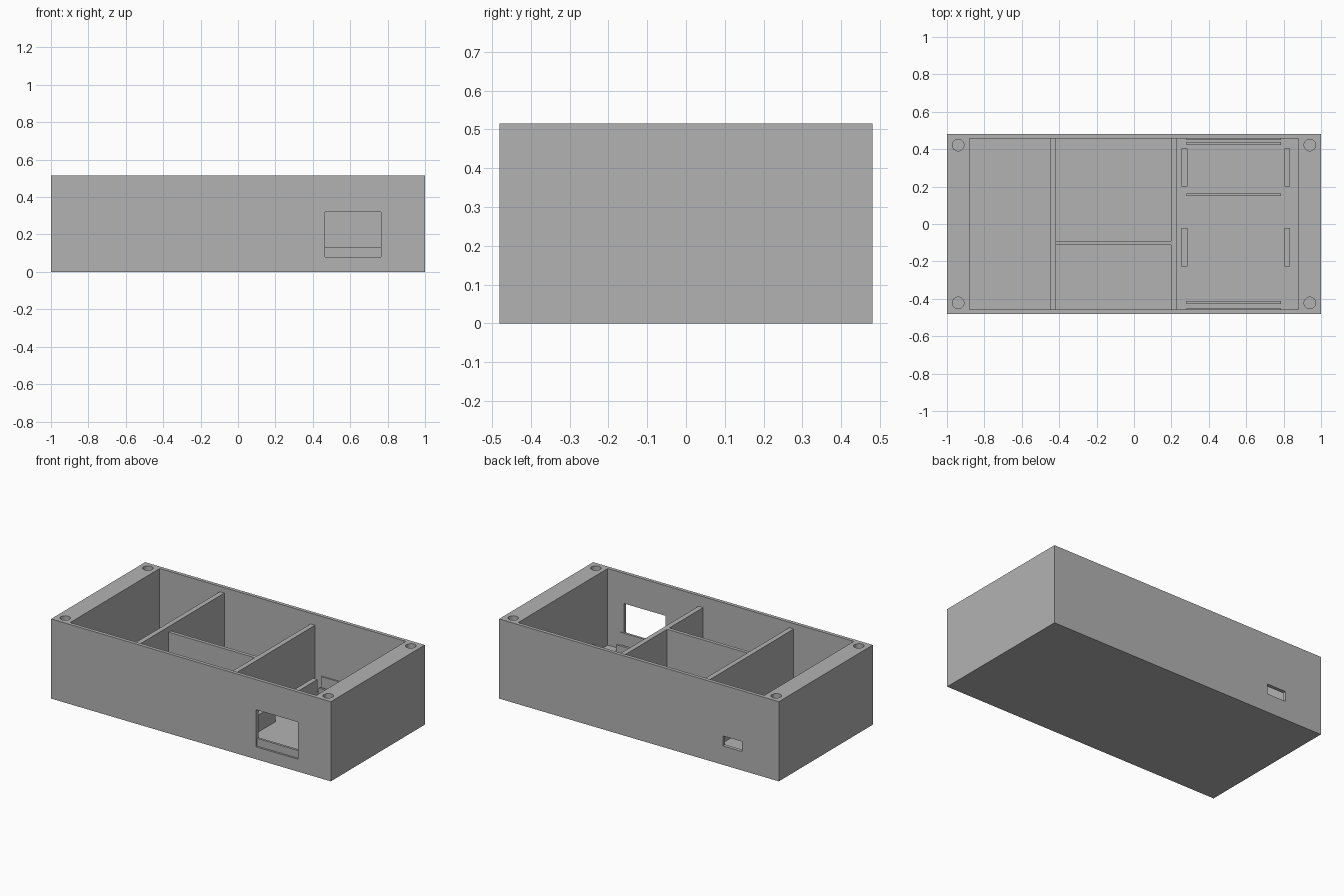
import bpy

# Remove the default cube
if "Cube" in bpy.data.objects:
    bpy.data.objects.remove(bpy.data.objects["Cube"], do_unlink=True)

grey = bpy.data.materials.new("plain_grey")
grey.use_nodes = True
colour = (0.45, 0.45, 0.45, 1)
grey.diffuse_color = colour
grey.node_tree.nodes["Principled BSDF"].inputs["Base Color"].default_value = colour

LENGTH, DEPTH, HEIGHT = 2.0, 0.96, 0.515
INNER_X, INNER_Y, FLOOR = 0.88, 0.457, 0.02


def box(name, x, y, z):
    """Box from (min, max) pairs along each axis."""
    bpy.ops.mesh.primitive_cube_add(size=1)
    ob = bpy.context.object
    ob.name = name
    ob.location = [(a + b) / 2 for a, b in (x, y, z)]
    ob.scale = [b - a for a, b in (x, y, z)]
    bpy.ops.object.transform_apply(location=True, rotation=False, scale=True)
    ob.data.materials.append(grey)
    return ob


def cut(target, cutter):
    cutter.hide_render = True
    mod = target.modifiers.new("cut", "BOOLEAN")
    mod.operation = "DIFFERENCE"
    mod.solver = "EXACT"
    mod.object = cutter
    bpy.context.view_layer.objects.active = target
    bpy.ops.object.modifier_apply(modifier=mod.name)
    bpy.data.objects.remove(cutter, do_unlink=True)


# Open-topped case
case = box("case", (-LENGTH / 2, LENGTH / 2), (-DEPTH / 2, DEPTH / 2), (0, HEIGHT))
cut(case, box("cavity", (-INNER_X, INNER_X), (-INNER_Y, INNER_Y), (FLOOR, 1)))

# Front window and small slot in the back wall
cut(case, box("window", (0.465, 0.765), (-0.6, -0.4), (0.08, 0.32)))
cut(case, box("slot", (-0.735, -0.6), (0.4, 0.6), (0.122, 0.187)))

# Screw holes in the four corners
for sx in (-1, 1):
    for sy in (-1, 1):
        bpy.ops.mesh.primitive_cylinder_add(
            vertices=32, radius=0.031, depth=0.4,
            location=(0.94 * sx, 0.422 * sy, HEIGHT))
        hole = bpy.context.object
        hole.data.materials.append(grey)
        cut(case, hole)

# Dividers between the compartments
wall_y = (-INNER_Y - 0.005, INNER_Y + 0.005)
base = FLOOR - 0.005
box("left_divider", (-0.45, -0.418), wall_y, (base, 0.48))
box("right_divider", (0.198, 0.23), wall_y, (base, 0.445))
box("middle_divider", (-0.42, 0.2), (-0.113, -0.09), (base, 0.445))

# Upright stops at both sides of the two bays
for x in ((0.254, 0.285), (0.805, 0.833)):
    for y in ((-0.226, -0.022), (0.2, 0.404)):
        box("bay_stop", x, y, (base, 0.13))

# Low rails on the floor, and shallow plates set into the long walls
rail_x = (0.28, 0.787)
for y in ((-0.427, -0.411), (0.151, 0.164), (0.423, 0.438)):
    box("floor_rail", rail_x, y, (base, 0.065))
box("front_wall_plate", rail_x, (-0.468, -0.453), (base, 0.13))
box("back_wall_plate", rail_x, (0.449, 0.464), (base, 0.13))
